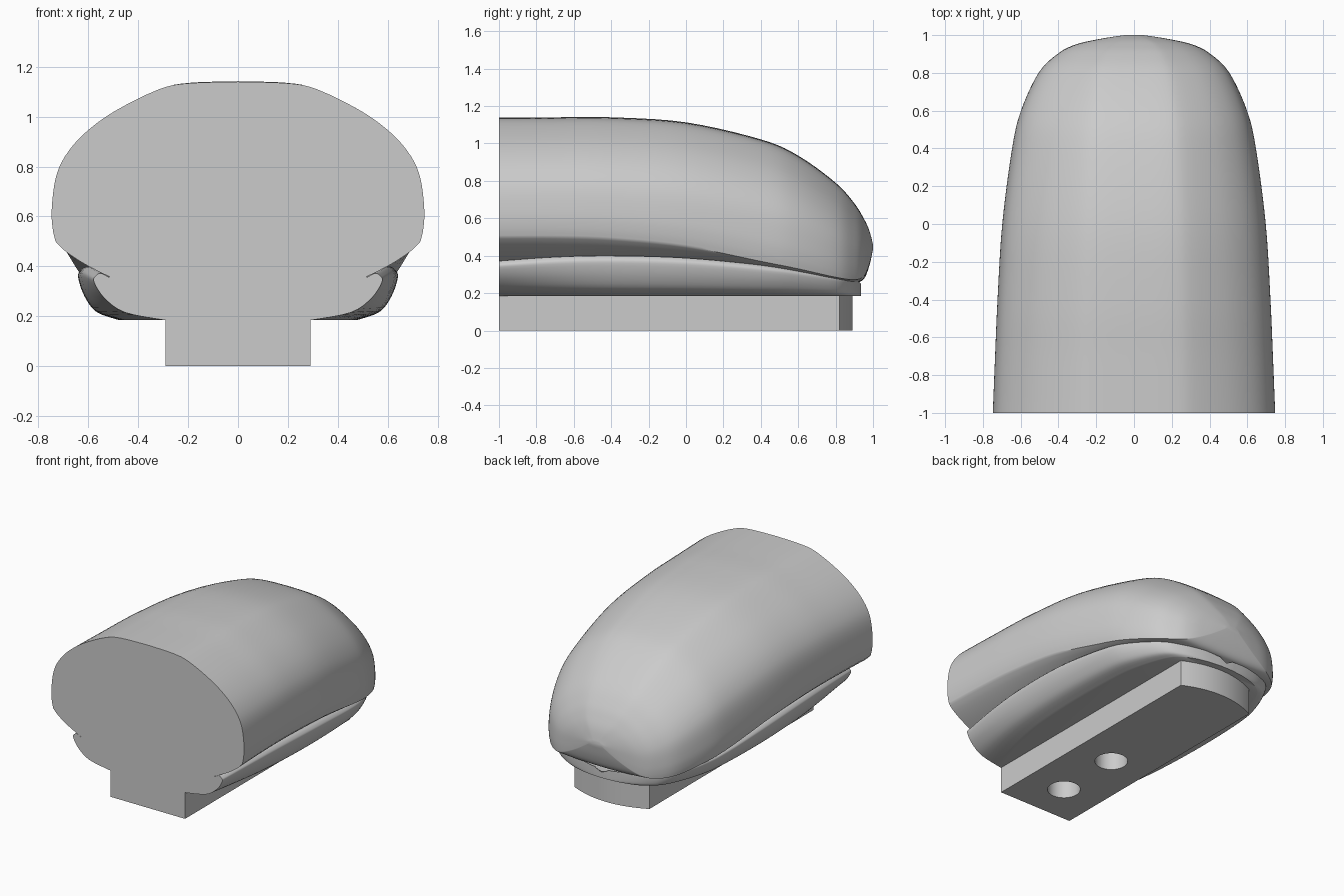
import bpy, bmesh, math

cube = bpy.data.objects.get("Cube")
if cube:
    bpy.data.objects.remove(cube, do_unlink=True)

grey = bpy.data.materials.new("light grey")
grey.use_nodes = True
colour = (0.6, 0.6, 0.6, 1)
grey.diffuse_color = colour
grey.node_tree.nodes["Principled BSDF"].inputs["Base Color"].default_value = colour


def spline(keys, steps):
    """Smooth path through tuples of any size."""
    pts = [keys[0]] + list(keys) + [keys[-1]]
    out = []
    for a, b, c, d in zip(pts, pts[1:], pts[2:], pts[3:]):
        for i in range(steps):
            t = i / steps
            out.append(tuple(
                q + t * ((r - p) + t * ((2 * p - 5 * q + 4 * r - s) + t * (3 * q - p - 3 * r + s))) / 2
                for p, q, r, s in zip(a, b, c, d)))
    return out + [tuple(keys[-1])]


def make_object(name, bm, smooth=True):
    bmesh.ops.recalc_face_normals(bm, faces=bm.faces)
    mesh = bpy.data.meshes.new(name)
    bm.to_mesh(mesh)
    bm.free()
    mesh.materials.append(grey)
    ob = bpy.data.objects.new(name, mesh)
    bpy.context.collection.objects.link(ob)
    if smooth:
        bpy.ops.object.select_all(action="DESELECT")
        bpy.context.view_layer.objects.active = ob
        ob.select_set(True)
        bpy.ops.object.shade_smooth_by_angle(angle=math.radians(35))
    return ob


def loft(name, stations, section):
    """Skin mirrored half sections along y, closing both ends."""
    bm = bmesh.new()
    rings = []
    for st in stations:
        half = section(*st[1:])
        outline = half + [(-x, z) for x, z in half[-2:0:-1]]
        rings.append([bm.verts.new((x, st[0], z)) for x, z in outline])
    for r0, r1 in zip(rings, rings[1:]):
        n = len(r0)
        for i in range(n):
            j = (i + 1) % n
            bm.faces.new((r0[i], r0[j], r1[j], r1[i]))
    bm.faces.new(rings[0])
    bm.faces.new(rings[-1])
    return make_object(name, bm)


# Domed shell: upper dome and dished underside meet at a soft crease
dome = spline([(0, 1), (.27, .99), (.43, .95), (.67, .81), (.83, .67), (.93, .53),
               (.98, .39), (1, .2), (.995, .08), (.98, 0)], 4)
dish = spline([(.98, 1), (.925, .83), (.8, .58), (.6, .29), (.4, .14), (.2, .03), (0, 0)], 3)


def shell_section(width, top, crease, bottom):
    upper = [(u * width, crease + v * (top - crease)) for u, v in dome]
    lower = [(u * width, bottom + v * (crease - bottom)) for u, v in dish]
    return upper + lower[1:]


# y, half width, top, crease, bottom
shell_keys = [
    (-1, .747, 1.14, .5, .26),
    (-.7, .735, 1.14, .5, .26),
    (-.4, .722, 1.14, .49, .26),
    (0, .697, 1.113, .45, .26),
    (.4, .645, 1.022, .37, .26),
    (.6, .598, .935, .33, .257),
    (.8, .505, .79, .285, .255),
    (.9, .405, .68, .272, .255),
    (.95, .31, .6, .29, .275),
    (.98, .18, .535, .355, .345),
    (1, .05, .46, .44, .435),
]
loft("shell", spline(shell_keys, 5), shell_section)


# Lower tray: flat floor, curved flank and rounded lip
def tray_section(width, lip, floor):
    z0 = .185
    h = lip - z0
    flank = spline([(floor, z0), (floor + .55 * (width - floor), z0 + .16 * h),
                    (floor + .85 * (width - floor), z0 + .47 * h),
                    (width, z0 + .82 * h), (width * .985, z0 + .95 * h),
                    (width * .95, lip), (width * .9, lip - .08 * h)], 4)
    return [(0, z0)] + flank + [(0, z0 + .6 * h)]


# y, half width, lip height, floor half width
tray_keys = [
    (-1, .578, .372, .3),
    (-.7, .612, .393, .4),
    (-.4, .633, .4, .46),
    (0, .64, .388, .48),
    (.4, .612, .35, .47),
    (.6, .56, .322, .44),
    (.8, .45, .286, .37),
    (.88, .33, .27, .28),
    (.92, .19, .262, .16),
    (.935, .05, .25, .04),
]
loft("lower_tray", spline(tray_keys, 5), tray_section)

# Mounting base with a bowed back end
bm = bmesh.new()
half_w, corner, bow = .29, .82, .07
plan = [(-half_w, -1), (half_w, -1)]
for i in range(17):
    x = half_w * (1 - i / 8)
    plan.append((x, corner + bow * (1 - (x / half_w) ** 2)))
face = bm.faces.new([bm.verts.new((x, y, 0)) for x, y in plan])
up = bmesh.ops.extrude_face_region(bm, geom=[face])["geom"]
bmesh.ops.translate(bm, vec=(0, 0, .19), verts=[v for v in up if isinstance(v, bmesh.types.BMVert)])
base = make_object("mounting_base", bm, smooth=False)

# Two round screw holes underneath
for n, y in enumerate((-.71, -.23)):
    bpy.ops.mesh.primitive_cylinder_add(vertices=40, radius=.107, depth=.6, location=(0, y, 0))
    cutter = bpy.context.object
    cutter.name = f"hole_cutter_{n + 1}"
    cutter.data.materials.append(grey)
    cutter.hide_render = True
    cut = base.modifiers.new("hole", "BOOLEAN")
    cut.operation = "DIFFERENCE"
    cut.solver = "EXACT"
    cut.object = cutter
    bpy.context.view_layer.objects.active = base
    bpy.ops.object.modifier_apply(modifier=cut.name)
    bpy.data.objects.remove(cutter, do_unlink=True)

bpy.ops.object.select_all(action="DESELECT")
bpy.context.view_layer.objects.active = base
base.select_set(True)
bpy.ops.object.shade_smooth_by_angle(angle=math.radians(30))
